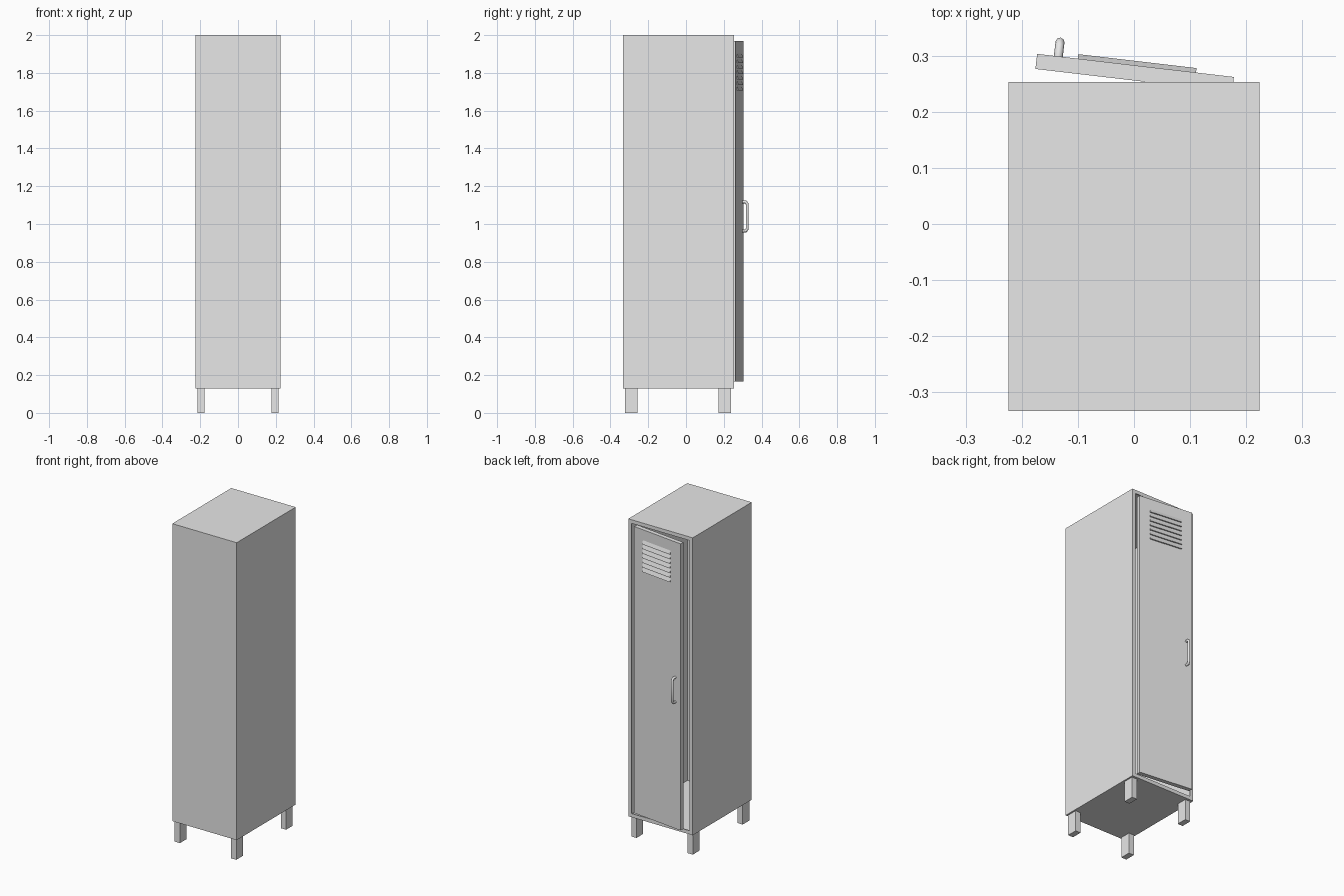
import bpy, bmesh, math
from mathutils import Matrix, Vector

old = bpy.data.objects.get("Cube")
if old:
    bpy.data.objects.remove(old, do_unlink=True)

# One painted-metal colour for everything
metal = bpy.data.materials.new("light_grey_metal")
metal.use_nodes = True
grey = (0.8, 0.8, 0.8, 1)
metal.diffuse_color = grey
for node in metal.node_tree.nodes:
    if node.type == 'BSDF_PRINCIPLED':
        node.inputs["Base Color"].default_value = grey


def add_object(name, data, parent=None):
    ob = bpy.data.objects.new(name, data)
    bpy.context.collection.objects.link(ob)
    data.materials.append(metal)
    ob.parent = parent
    return ob


def add_mesh(name, bm, parent=None):
    bmesh.ops.recalc_face_normals(bm, faces=bm.faces)
    me = bpy.data.meshes.new(name)
    bm.to_mesh(me)
    bm.free()
    return add_object(name, me, parent)


def box_bmesh(lo, hi):
    lo, hi = Vector(lo), Vector(hi)
    bm = bmesh.new()
    matrix = Matrix.Translation((lo + hi) / 2) @ Matrix.Diagonal((*(hi - lo), 1))
    bmesh.ops.create_cube(bm, size=1, matrix=matrix)
    return bm


# Cabinet: a hollow sheet-metal box with a lipped doorway on the +y side
bm = box_bmesh((-0.224, -0.333, 0.13), (0.224, 0.253, 2.0))
doorway = max(bm.faces, key=lambda f: f.calc_center_median().y)
bmesh.ops.inset_region(bm, faces=[doorway], thickness=0.032)
bmesh.ops.delete(bm, geom=[doorway], context='FACES')
cabinet = add_mesh("cabinet", bm)
sheet = cabinet.modifiers.new("sheet_thickness", 'SOLIDIFY')
sheet.thickness = 0.006
sheet.offset = -1
sheet.use_even_offset = True

# Four square legs
for side, x in (("left", 0.196), ("right", -0.196)):
    for end, y in (("front", -0.29), ("back", 0.205)):
        add_mesh(f"{end}_{side}_leg",
                 box_bmesh((x - 0.018, y - 0.033, 0), (x + 0.018, y + 0.033, 0.132)))

# Door, ajar: its origin is the outer hinge corner
door = add_mesh("door", box_bmesh((-0.353, -0.027, 0.166), (0, 0, 1.968)))
door.location = (0.178, 0.262, 0)
door.rotation_euler.z = math.radians(-6.7)

# Louvres: wedge slats sloping out and down, on the upper door
slats, pitch, top = 7, 0.029, 1.905
bm = bmesh.new()
for i in range(slats):
    z = top - i * pitch
    profile = [(-0.001, z), (0.008, z - pitch * 0.85), (-0.001, z - pitch * 0.85)]
    face = bm.faces.new([bm.verts.new((-0.28, y, h)) for y, h in profile])
    grown = bmesh.ops.extrude_face_region(bm, geom=[face], use_keep_orig=True)
    ends = [g for g in grown["geom"] if isinstance(g, bmesh.types.BMVert)]
    bmesh.ops.translate(bm, verts=ends, vec=(0.212, 0, 0))
add_mesh("louvres", bm, door)

# Pull handle: a bent round bar with clipped corners
path = [(-0.002, 0.963), (0.018, 0.963), (0.026, 0.975),
        (0.026, 1.105), (0.018, 1.117), (-0.002, 1.117)]
curve = bpy.data.curves.new("handle", 'CURVE')
curve.dimensions = '3D'
curve.bevel_depth = 0.008
curve.bevel_resolution = 2
curve.use_fill_caps = True
spline = curve.splines.new('POLY')
spline.points.add(len(path) - 1)
for point, (y, z) in zip(spline.points, path):
    point.co = (-0.315, y, z, 1)
add_object("handle", curve, door)
